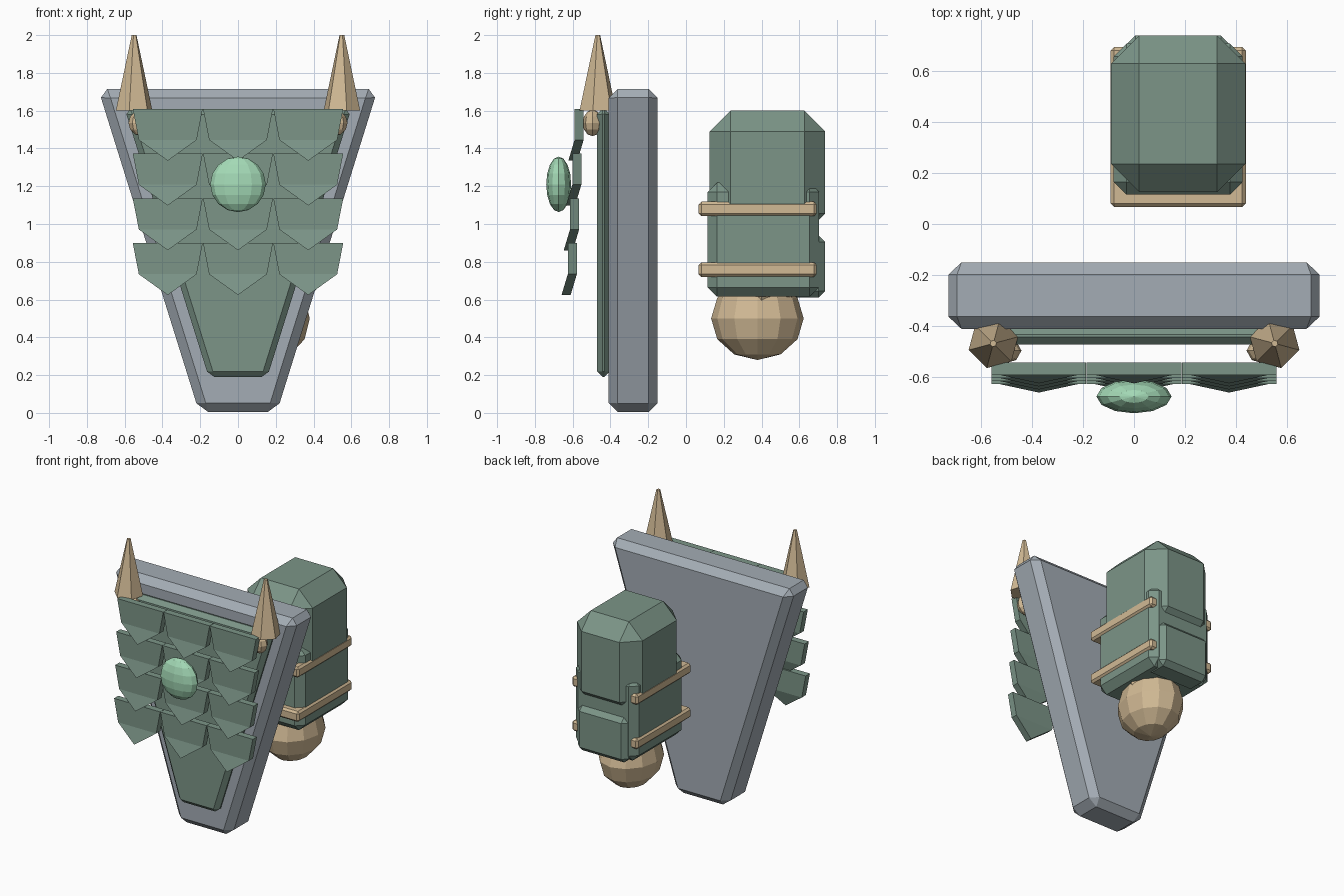
import bpy
import bmesh
import math
from mathutils import Matrix, Vector

default_cube = bpy.data.objects.get("Cube")
if default_cube:
    bpy.data.objects.remove(default_cube, do_unlink=True)


def material(name, rgb):
    mat = bpy.data.materials.new(name)
    mat.use_nodes = True
    mat.diffuse_color = (*rgb, 1)
    mat.node_tree.nodes["Principled BSDF"].inputs["Base Color"].default_value = (*rgb, 1)
    return mat


GREEN = material("muted green", (0.20, 0.30, 0.245))
GREY = material("stone grey", (0.37, 0.415, 0.46))
TAN = material("bone tan", (0.64, 0.49, 0.30))
MINT = material("mint gem", (0.37, 0.70, 0.47))


def finish(name, bm, mat, bevel=0):
    if bevel:
        bmesh.ops.bevel(bm, geom=bm.edges[:], offset=bevel, segments=1,
                        affect='EDGES', clamp_overlap=True)
    bmesh.ops.recalc_face_normals(bm, faces=bm.faces[:])
    mesh = bpy.data.meshes.new(name)
    bm.to_mesh(mesh)
    bm.free()
    mesh.materials.append(mat)
    obj = bpy.data.objects.new(name, mesh)
    bpy.context.collection.objects.link(obj)
    return obj


def box(name, low, high, mat, bevel):
    low, high = Vector(low), Vector(high)
    bm = bmesh.new()
    place = Matrix.Translation((low + high) / 2) @ Matrix.Diagonal((high - low).to_4d())
    bmesh.ops.create_cube(bm, size=1, matrix=place)
    return finish(name, bm, mat, bevel)


def slab(name, half_top, half_bottom, z_low, z_high, front, back, mat, bevel):
    # Tapered plate, narrow at the foot
    bm = bmesh.new()
    outline = [(-half_bottom, z_low), (half_bottom, z_low), (half_top, z_high), (-half_top, z_high)]
    face = bm.faces.new([bm.verts.new((x, front, z)) for x, z in outline])
    result = bmesh.ops.extrude_face_region(bm, geom=[face])
    moved = [v for v in result["geom"] if isinstance(v, bmesh.types.BMVert)]
    bmesh.ops.translate(bm, verts=moved, vec=(0, back - front, 0))
    return finish(name, bm, mat, bevel)


def ball(name, centre, radii, segments, rings, mat):
    bm = bmesh.new()
    place = Matrix.Translation(centre) @ Matrix.Diagonal((*radii, 1))
    bmesh.ops.create_uvsphere(bm, u_segments=segments, v_segments=rings, radius=1, matrix=place)
    return finish(name, bm, mat)


def cone(name, centre, r_low, r_high, height, sides, turn, mat):
    bm = bmesh.new()
    place = Matrix.Translation(centre) @ Matrix.Rotation(turn, 4, 'Z')
    bmesh.ops.create_cone(bm, cap_ends=True, segments=sides, radius1=r_low,
                          radius2=r_high, depth=height, matrix=place)
    return finish(name, bm, mat)


def scale_tile(name, x, z, front):
    # Pointed tile whose tip kicks forward below the shoulders
    depth = 0.048
    outline = [(-0.185, 0, 0), (0.185, 0, 0), (0.153, 0, -0.165),
               (0, -0.033, -0.275), (-0.153, 0, -0.165)]
    bm = bmesh.new()
    near = [bm.verts.new((x + a, front + b, z + c)) for a, b, c in outline]
    far = [bm.verts.new((x + a, front + b + depth, z + c)) for a, b, c in outline]
    for ring in (near, far):
        bm.faces.new([ring[0], ring[1], ring[2], ring[4]])
        bm.faces.new([ring[4], ring[2], ring[3]])
    for i in range(5):
        j = (i + 1) % 5
        bm.faces.new([near[i], near[j], far[j], far[i]])
    return finish(name, bm, GREEN)


# Chest slab and raised panel
slab("chest_slab", 0.74, 0.206, 0.005, 1.715, -0.41, -0.15, GREY, 0.048)
slab("chest_panel", 0.60, 0.155, 0.19, 1.61, -0.472, -0.402, GREEN, 0.03)

# Overlapping tiles
for row in range(4):
    for column in (-1, 0, 1):
        scale_tile(f"tile_{row + 1}_{column + 2}", column * 0.372,
                   1.61 - row * 0.237, -0.59 - row * 0.012)

# Central gem
ball("gem", (0, -0.674, 1.21), (0.147, 0.066, 0.147), 12, 8, MINT)

# Shoulder spikes with round studs beneath
for side, label in ((1, "left"), (-1, "right")):
    cone(f"{label}_spike", (side * 0.55, -0.467, 1.80), 0.10, 0.013, 0.40, 6,
         side * math.radians(15), TAN)
    ball(f"{label}_stud", (side * 0.51, -0.495, 1.535), (0.07, 0.052, 0.07), 8, 6, TAN)

# Backpack body, lid and rear pocket
box("pack_body", (-0.08, 0.115, 0.615), (0.425, 0.705, 1.22), GREEN, 0.05)
box("pack_lid", (-0.09, 0.125, 0.945), (0.435, 0.737, 1.60), GREEN, 0.11)
box("pack_pocket", (-0.03, 0.55, 0.61), (0.375, 0.737, 0.94), GREEN, 0.035)

# Straps around the pack
for z, label in ((1.08, "upper"), (0.758, "lower")):
    box(f"{label}_strap", (-0.092, 0.067, z - 0.038), (0.437, 0.692, z + 0.038), TAN, 0.014)

# Hanging round bundle and its neck
ball("bundle", (0.175, 0.378, 0.50), (0.205, 0.245, 0.22), 12, 6, TAN)
cone("bundle_neck", (0.175, 0.40, 0.605), 0.16, 0.20, 0.11, 6, math.radians(30), TAN)
